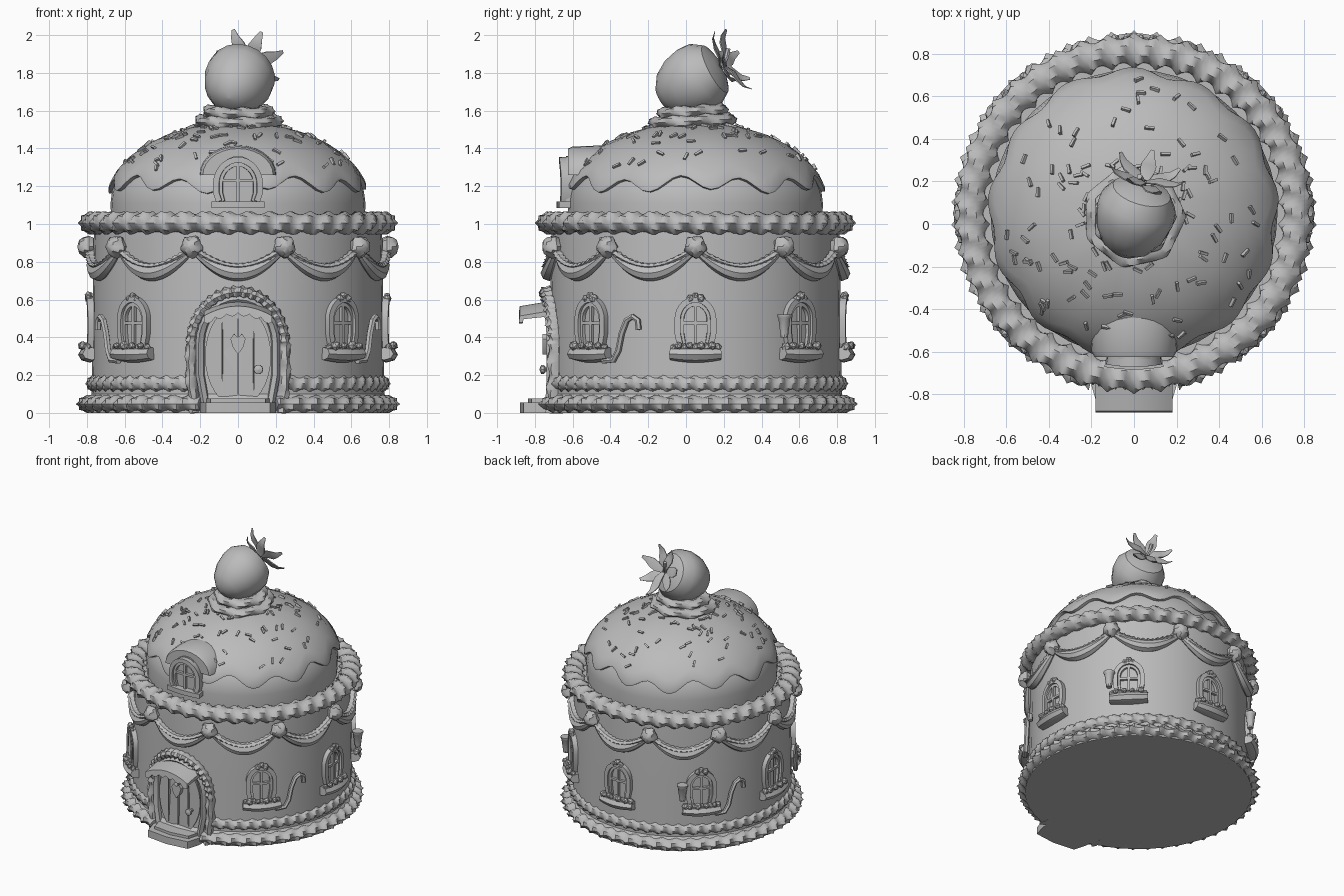
import bpy, bmesh, random
from math import sin, cos, pi, tau, radians
from mathutils import Vector, Matrix

random.seed(4)
old = bpy.data.objects.get("Cube")
if old:
    bpy.data.objects.remove(old, do_unlink=True)

CY = 0.05          # the round body sits a little behind the origin
WALL = 0.77
UP = Vector((0, 0, 1))

clay = bpy.data.materials.new("plain grey")
clay.use_nodes = True
grey = (0.5, 0.5, 0.5, 1)
clay.diffuse_color = grey
clay.node_tree.nodes["Principled BSDF"].inputs["Base Color"].default_value = grey


def finish(name, bm, angle=35):
    bmesh.ops.recalc_face_normals(bm, faces=bm.faces)
    mesh = bpy.data.meshes.new(name)
    bm.to_mesh(mesh)
    bm.free()
    mesh.materials.append(clay)
    ob = bpy.data.objects.new(name, mesh)
    bpy.context.collection.objects.link(ob)
    bpy.ops.object.select_all(action='DESELECT')
    ob.select_set(True)
    bpy.context.view_layer.objects.active = ob
    bpy.ops.object.shade_smooth_by_angle(angle=radians(angle))
    return ob


def skin(name, rows, closed=False, angle=35):
    """Bridge rings of points, capping both ends unless closed."""
    bm = bmesh.new()
    vs = [[bm.verts.new(p) for p in row] for row in rows]
    n, m = len(vs), len(vs[0])
    for i in range(n if closed else n - 1):
        a, b = vs[i], vs[(i + 1) % n]
        for j in range(m):
            k = (j + 1) % m
            bm.faces.new((a[j], a[k], b[k], b[j]))
    if not closed:
        bm.faces.new(vs[0])
        bm.faces.new(vs[-1])
    return finish(name, bm, angle)


def around(phi, z, r=WALL):
    """Point on the round body; phi = 0 is the front."""
    return Vector((r * sin(phi), CY - r * cos(phi), z))


def outward(p):
    return Vector((p.x, p.y - CY, 0)).normalized()


def rope(name, pts, out, a, b, sides=8, ribs=0, closed=False, size=lambda t: 1, depth=0.35, turn=0.0):
    """Tube along pts: a is its half depth, b its half width; ribs twist it."""
    rows, n = [], len(pts)
    for i, p in enumerate(pts):
        nxt = pts[(i + 1) % n] if closed else pts[min(i + 1, n - 1)]
        d = (nxt - (pts[i - 1] if closed else pts[max(i - 1, 0)])).normalized()
        side = d.cross(out(p)).normalized()
        nor = side.cross(d)
        t = i / (n if closed else n - 1)
        row = []
        for j in range(sides):
            v = tau * j / sides + turn
            s = size(t) * (1 - (depth * abs(sin(ribs * pi * t + v)) if ribs else 0))
            row.append(p + nor * a * s * cos(v) + side * b * s * sin(v))
        rows.append(row)
    return skin(name, rows, closed)


def lathe(name, profile, segs=32, place=Matrix(), lobes=0, swirl=0, depth=0.0):
    rows = []
    for i, (r, z) in enumerate(profile):
        row = []
        for j in range(segs):
            v = tau * j / segs
            s = r * (1 - depth * abs(sin(lobes * v / 2 + swirl * i))) if lobes else r
            row.append(place @ Vector((s * cos(v), s * sin(v), z)))
        rows.append(row)
    return skin(name, rows)


def aim(pos, axis):
    return Matrix.Translation(pos) @ axis.to_track_quat('Z', 'Y').to_matrix().to_4x4()


def box(name, phi, u0, u1, z0, z1, r0, r1):
    """Block bent round the body."""
    rows = []
    for i in range(5):
        f = phi + (u0 + (u1 - u0) * i / 4) / r1
        rows.append([around(f, z, r) for z, r in ((z0, r0), (z0, r1), (z1, r1), (z1, r0))])
    return skin(name, rows)


def arch(phi, half, z0, z1, r, waist=0.0, n=14):
    """Path up one side, over a round top and down the other."""
    spring = z1 - half * 1.15
    path = [(-half + waist, z0), (-half, (z0 + spring) / 2)]
    path += [(-half * cos(pi * i / n), spring + (z1 - spring) * sin(pi * i / n)) for i in range(n + 1)]
    path += [(half, (z0 + spring) / 2), (half - waist, z0)]
    return [around(phi + u / r, z, r) for u, z in path]


def resample(pts, n):
    out = []
    for i in range(n):
        f = i / (n - 1) * (len(pts) - 1)
        k = min(int(f), len(pts) - 2)
        out.append(pts[k].lerp(pts[k + 1], f - k))
    return out


# Body, dome and icing
core = Matrix.Translation((0, CY, 0))
lathe("cake_wall", [(0.8, 0), (0.8, 0.07), (0.775, 0.1), (0.77, 0.5), (0.765, 0.9), (0.76, 1.0)], 40, core)
dome = [(0.675 * cos(t * pi / 20), 1.11 + 0.4 * sin(t * pi / 20)) for t in range(10)]
lathe("dome", [(0.67, 0.98)] + dome, 40, core)


def icing(phi, k, lift=0.0):
    start = 0.24 + 0.09 * cos(13 * phi) + 0.03 * sin(5 * phi)
    t = start + (pi / 2 - 0.02 - start) * k
    return around(phi, 1.11 + (0.43 + lift) * sin(t), (0.70 + lift) * cos(t))


ring = [tau * j / 104 for j in range(104)]
rows = [[icing(f, 0, -0.035) for f in ring], [icing(f, 0, -0.006) for f in ring]]
rows += [[icing(f, k) for f in ring] for k in (0.03, 0.15, 0.3, 0.45, 0.6, 0.75, 0.9, 1)]
skin("icing", rows)

# Sprinkles scattered over the icing
bm = bmesh.new()
for i in range(110):
    f, k = random.uniform(0, tau), random.uniform(0.08, 0.75) ** 0.8
    p = icing(f, k)
    nor = (p - Vector((0, CY, 0.9))).normalized()
    m = aim(p, nor) @ Matrix.Rotation(random.uniform(0, pi), 4, 'Z') @ Matrix.Diagonal((0.045, 0.013, 0.022, 1))
    bmesh.ops.create_cube(bm, size=1, matrix=m)
finish("sprinkles", bm)

# Piped cream rings
def cream_ring(name, r, z, a, b, ribs, gap=0.0):
    n = ribs * 6
    if gap:
        pts = [around(gap + (tau - 2 * gap) * i / n, z, r) for i in range(n + 1)]
    else:
        pts = [around(tau * i / n, z, r) for i in range(n)]
    rope(name, pts, outward, a, b, 10, ribs, not gap)


cream_ring("upper_cream_ring", 0.765, 1.005, 0.085, 0.07, 42)
cream_ring("base_cream_ring", 0.775, 0.047, 0.085, 0.055, 46, 0.25)
cream_ring("second_cream_ring", 0.755, 0.155, 0.055, 0.052, 52, 0.34)

# Garlands with rosettes
for k in range(10):
    f0 = radians(18 + 36 * k)
    ts = [i / 24 for i in range(25)]
    angles = [f0 + radians(36) * t for t in ts]
    band = [around(f, 0.86 - 0.12 * sin(pi * t), 0.775) for f, t in zip(angles, ts)]
    rope("garland_band", band, outward, 0.045, 0.042, 8, size=lambda t: 0.3 + 0.7 * sin(pi * t))
    ts = [i / 60 for i in range(61)]
    bead = [around(f0 + radians(36) * t, 0.87 - 0.095 * sin(pi * t), 0.78) for t in ts]
    rope("garland_piping", bead, outward, 0.038, 0.021, 6, 14)
    p = around(f0, 0.88, 0.765)
    shape = [(0.05, 0), (0.068, 0.025), (0.062, 0.05), (0.04, 0.075), (0.005, 0.085)]
    lathe("rosette", shape, 20, aim(p, outward(p)), 5, 0.5, 0.22)


# Windows
def window(phi, z0, z1, half, r):
    rope("window_frame", arch(phi, half, z0, z1, r, 0.015), outward, 0.045, 0.022, 4, turn=pi / 4)
    rope("window_lining", arch(phi, half - 0.022, z0, z1 - 0.025, r, 0.012), outward, 0.025, 0.014, 4, turn=pi / 4)
    mid = (z0 + z1) / 2
    box("window_mullion", phi, -0.008, 0.008, z0, z1 - 0.03, r - 0.03, r + 0.018)
    box("window_crossbar", phi, -half + 0.02, half - 0.02, mid - 0.008, mid + 0.008, r - 0.03, r + 0.018)


def blobs(name, spots, size):
    bm = bmesh.new()
    for p in spots:
        s = size * random.uniform(0.8, 1.2)
        m = Matrix.Translation(p) @ Matrix.Rotation(random.uniform(0, pi), 4, 'X')
        bmesh.ops.create_icosphere(bm, subdivisions=1, radius=s, matrix=m)
    finish(name, bm)


for k in range(1, 8):
    phi = k * pi / 4
    window(phi, 0.35, 0.60, 0.092, WALL)
    trough = [around(phi + u / 0.8, 0.308 + 0.3 * u * u, 0.785) for u in (-0.135, -0.09, -0.045, 0, 0.045, 0.09, 0.135)]
    rope("window_box", trough, outward, 0.062, 0.042, 8, size=lambda t: 0.8 + 0.2 * sin(pi * t))
    blobs("window_flowers", [around(phi + (i - 4) * 0.029 / 0.8, 0.348 + 0.008 * (i % 2), 0.805 + 0.02 * (i % 2))
                             for i in range(9)], 0.023)
    blobs("window_crest", [around(phi + u / 0.8, z, 0.79) for u, z in ((-0.028, 0.605), (0.028, 0.605), (0, 0.62))], 0.022)

# Hooked canes and cups beside some windows
for phi, s in ((pi / 4, 1), (-pi / 4, -1), (radians(225), 1)):
    path = [(0.1, 0.275), (0.17, 0.28), (0.2, 0.33), (0.22, 0.42), (0.25, 0.49), (0.285, 0.51), (0.315, 0.49), (0.32, 0.44)]
    rope("hooked_cane", [around(phi + s * u / 0.8, z, 0.8) for u, z in path], outward, 0.018, 0.016, 6)
for phi in (radians(135), radians(225)):
    place = Matrix.Translation(around(phi - 0.17, 0.4, 0.815))
    lathe("small_cup", [(0.02, 0), (0.033, 0.1), (0.04, 0.11), (0.04, 0.122), (0.02, 0.122)], 10, place)

# Door with frame, cream arch, awning and step
oval = [(0.175 * cos(tau * i / 32), 0.30 + 0.265 * sin(tau * i / 32)) for i in range(32)]
skin("door_panel", [[around(u / 0.78, z, r) for u, z in oval] for r in (0.74, 0.785)])
rope("door_frame", arch(0, 0.2, 0.03, 0.6, 0.775, 0.03), outward, 0.04, 0.024, 6)
rope("door_cream_arch", resample(arch(0, 0.248, 0.0, 0.64, 0.775, 0.02), 140), outward, 0.06, 0.04, 8, 24)
for u in (-0.085, 0, 0.085):
    box("door_plank_seam", 0, u - 0.003, u + 0.003, 0.1, 0.5, 0.77, 0.789)
heart = [(-0.9, 0.35), (-0.5, 0.8), (0, 0.5), (0.5, 0.8), (0.9, 0.35), (0.6, -0.4), (0, -1), (-0.6, -0.4)]
skin("door_heart", [[around(x * 0.055, 0.37 + z * 0.06, r) for x, z in heart] for r in (0.77, 0.81)])
lathe("door_knob", [(0.012, 0), (0.012, 0.03), (0.026, 0.04), (0.024, 0.055), (0.005, 0.062)], 10,
      aim(around(0.14, 0.23, 0.77), Vector((0, -1, 0))))
rows = []
for i in range(25):
    x = -0.18 + 0.36 * i / 24
    drop = 1.6 * x * x
    lip = 0.018 * abs(sin(pi * i / 4))
    rows.append([(x, -0.70, 0.595 - drop), (x, -0.88, 0.565 - drop), (x, -0.885, 0.53 - drop - lip),
                 (x, -0.865, 0.53 - drop - lip), (x, -0.86, 0.548 - drop), (x, -0.70, 0.565 - drop)])
skin("door_awning", rows)
step = [(-0.2, -0.6), (-0.2, -0.76), (-0.17, -0.86), (0, -0.88), (0.17, -0.86), (0.2, -0.76), (0.2, -0.6)]
skin("door_step", [[(x, y, z) for x, y in step] for z in (0, 0.055)])
skin("door_step_top", [[(x * 0.85, y * 0.95, z) for x, y in step] for z in (0.04, 0.075)])

# Dormer on the dome
hood = [(0.2 * cos(pi * i / 14), 1.26 + 0.15 * sin(pi * i / 14)) for i in range(15)]
skin("dormer_hood", [[(x * s, y, 1.26 + (z - 1.26) * s) for x, z in hood]
                     for y, s in ((-0.625, 0.93), (-0.6, 1), (-0.45, 1.04), (-0.3, 0.9))])
front = [(x * 0.6, z - 0.05) for x, z in hood] + [(-0.115, 1.1), (0.115, 1.1)]
skin("dormer_front", [[(x, y, z) for x, z in front] for y in (-0.635, -0.4)])
window(0, 1.12, 1.34, 0.112, 0.69)
box("dormer_sill", 0, -0.14, 0.14, 1.085, 1.12, 0.62, 0.735)

# Cream swirl and berry on top
for r, z, a in ((0.185, 1.545, 0.06), (0.145, 1.595, 0.055)):
    pts = [Vector((r * cos(tau * i / 72), 0.035 + r * sin(tau * i / 72), z + 0.012 * sin(tau * i / 72))) for i in range(72)]
    rope("top_cream_swirl", pts, outward, a, 0.04, 10, 7, True)
lathe("top_cream_core", [(0.17, 1.5), (0.15, 1.6), (0.05, 1.64)], 20, core)

axis = Vector((0.25, 0.85, 0.45)).normalized()
middle = Vector((0, 0.03, 1.755))
berry = [(0.004, -0.2), (0.06, -0.188), (0.12, -0.145), (0.165, -0.07), (0.185, 0.01), (0.182, 0.08), (0.14, 0.145),
         (0.07, 0.172), (0.004, 0.175)]
lathe("berry", berry, 20, aim(middle, axis))
calyx = aim(middle + axis * 0.175, axis)
for k in range(7):
    f = tau * k / 7 + 0.25
    path = [(0.01, 0.005), (0.06, 0.03), (0.11, 0.035), (0.155, 0.05), (0.185, 0.08)]
    pts = [calyx @ Vector((r * cos(f), r * sin(f), h + 0.02 * (k % 2))) for r, h in path]
    rope("berry_leaf", pts, lambda p: axis, 0.007, 0.042, 6, size=lambda t: 0.25 + 0.8 * sin(pi * min(t + 0.1, 1)))
rope("berry_stem", [calyx @ Vector((0.02 * t, 0.03 * t * t, 0.05 * t)) for t in (0, 0.5, 1, 1.5)], lambda p: UP, 0.013, 0.013, 6)
